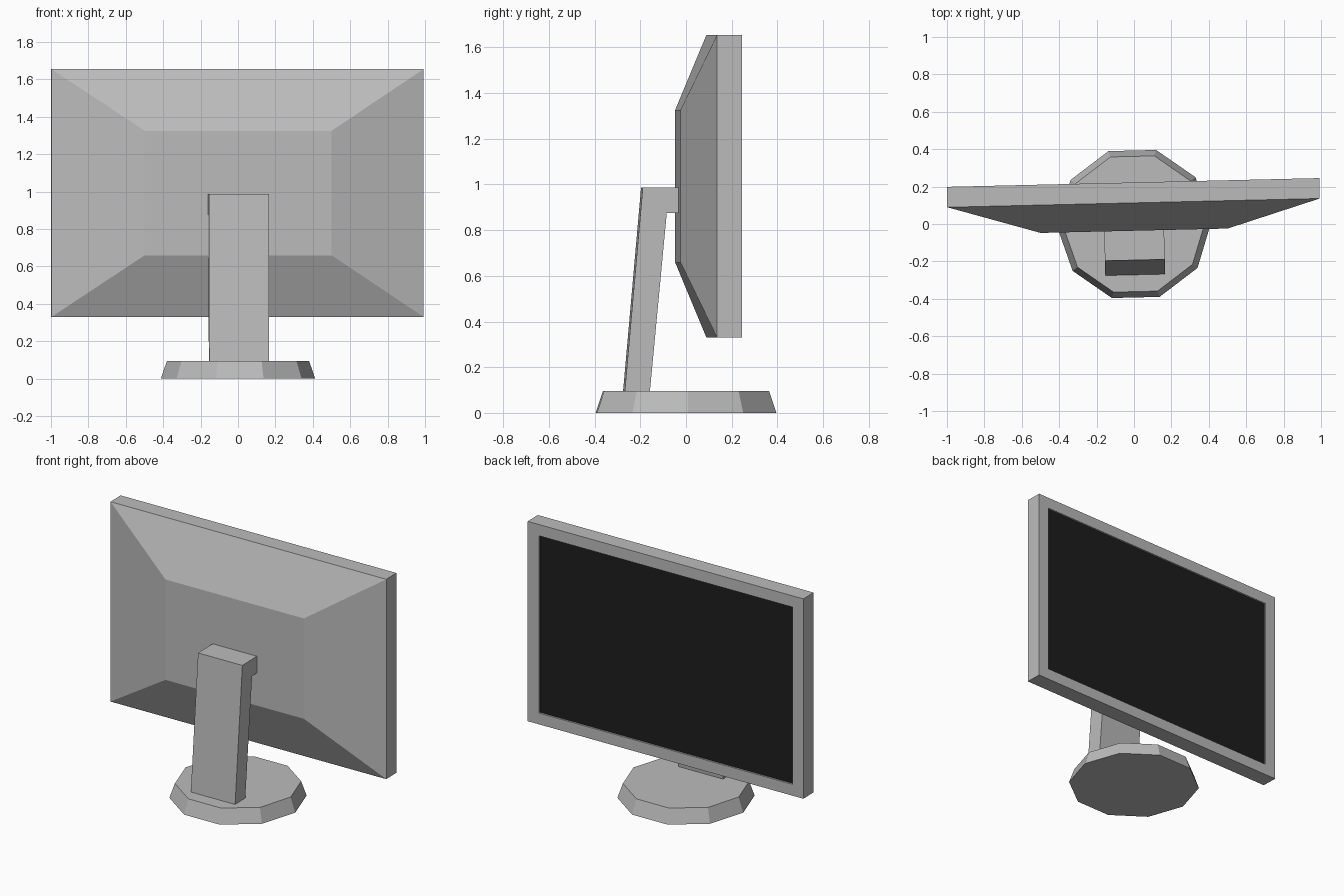
import bpy, bmesh, math
from mathutils import Matrix

cube = bpy.data.objects.get("Cube")
if cube:
    bpy.data.objects.remove(cube, do_unlink=True)

TURN = Matrix.Rotation(0.0235, 4, 'Z')  # whole model is turned slightly


def material(name, value):
    mat = bpy.data.materials.new(name)
    mat.use_nodes = True
    colour = (value, value, value, 1)
    mat.diffuse_color = colour
    mat.node_tree.nodes["Principled BSDF"].inputs["Base Color"].default_value = colour
    return mat


grey = material("grey plastic", 0.5)
black = material("black glass", 0.012)


def finish(name, bm, *mats):
    bmesh.ops.recalc_face_normals(bm, faces=bm.faces)
    bm.transform(TURN)
    mesh = bpy.data.meshes.new(name)
    bm.to_mesh(mesh)
    bm.free()
    for mat in mats:
        mesh.materials.append(mat)
    obj = bpy.data.objects.new(name, mesh)
    bpy.context.collection.objects.link(obj)


def ring(bm, half_x, half_z, y, mid_z=0.9925):
    return [bm.verts.new((sx * half_x, y, mid_z + sz * half_z))
            for sx, sz in ((-1, -1), (1, -1), (1, 1), (-1, 1))]


# Base: tapered ten-sided foot with a corner pointing forward
bm = bmesh.new()
bmesh.ops.create_cone(bm, cap_ends=True, segments=10, radius1=0.413, radius2=0.38, depth=0.095)
bm.transform(Matrix.Translation((0, 0, 0.0475)) @ Matrix.Rotation(math.pi / 2, 4, 'Z'))
finish("base", bm, grey)

# Stand: leaning neck with a short arm, extruded sideways
profile = [(-0.272, 0.093), (-0.162, 0.093), (-0.088, 0.875),
           (-0.034, 0.875), (-0.034, 0.987), (-0.193, 0.987)]
bm = bmesh.new()
side = bm.faces.new([bm.verts.new((-0.16, y, z)) for y, z in profile])
new = bmesh.ops.extrude_face_region(bm, geom=[side])["geom"]
bmesh.ops.translate(bm, vec=(0.32, 0, 0), verts=[v for v in new if isinstance(v, bmesh.types.BMVert)])
finish("stand", bm, grey)

# Display: tapered housing, rim, bezel and recessed panel, as nested rectangles
sections = [(0.5, 0.333, -0.036), (0.996, 0.663, 0.113), (0.996, 0.663, 0.222),
            (0.916, 0.588, 0.222), (0.916, 0.588, 0.21)]
bm = bmesh.new()
rings = [ring(bm, *s) for s in sections]
bm.faces.new(rings[0])
for a, b in zip(rings, rings[1:]):
    for i in range(4):
        j = (i + 1) % 4
        bm.faces.new((a[i], a[j], b[j], b[i]))
bm.faces.new(rings[-1]).material_index = 1
finish("display", bm, grey, black)
